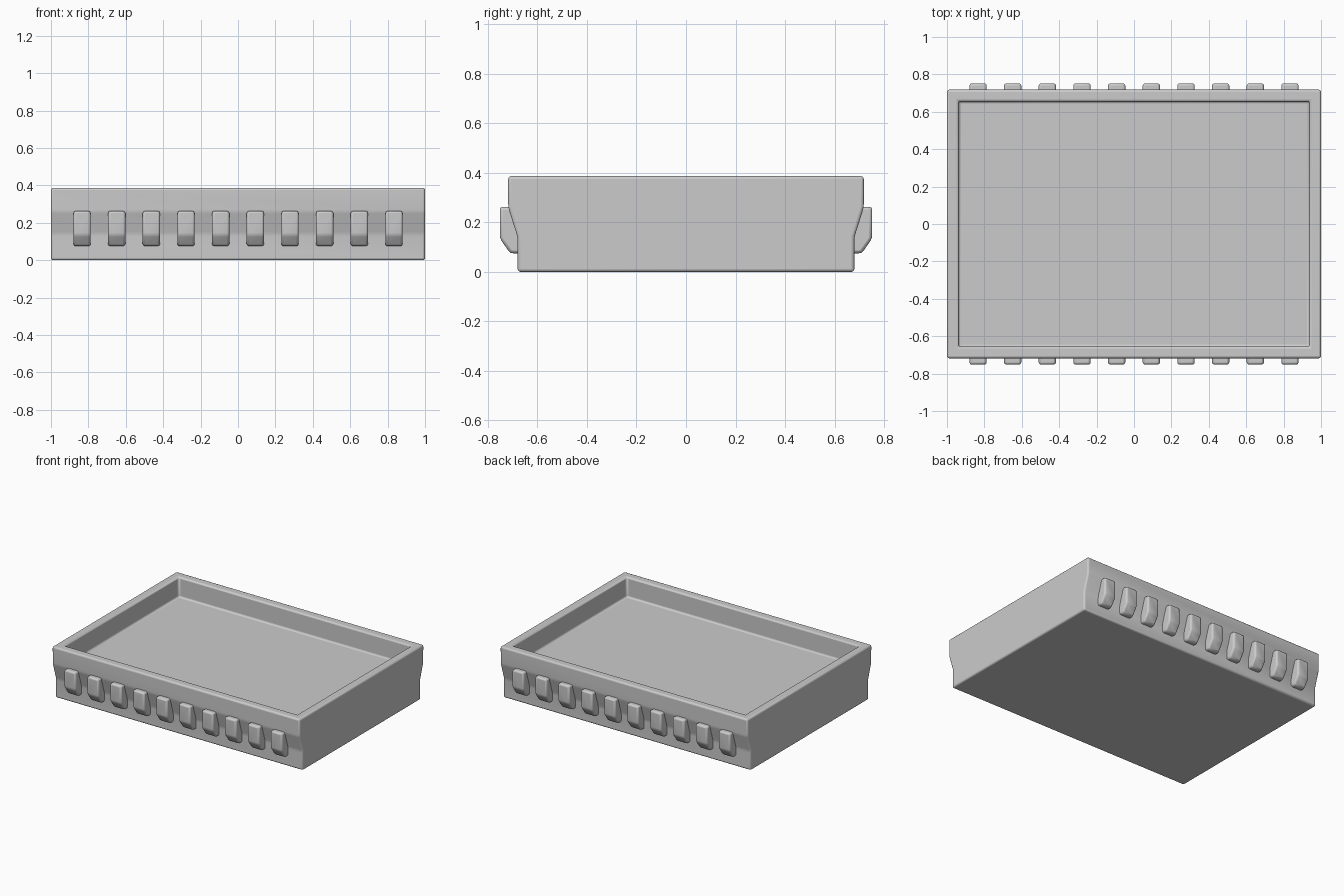
import bpy, bmesh, math

if "Cube" in bpy.data.objects:
    bpy.data.objects.remove(bpy.data.objects["Cube"], do_unlink=True)

grey = bpy.data.materials.new("plain grey")
grey.use_nodes = True
GREY = (0.6, 0.6, 0.6, 1)
grey.diffuse_color = GREY
grey.node_tree.nodes["Principled BSDF"].inputs["Base Color"].default_value = GREY


def extrude_profile(name, profile, x0, x1):
    """Extrude a (y, z) outline along x into a closed solid."""
    bm = bmesh.new()
    face = bm.faces.new([bm.verts.new((x0, y, z)) for y, z in profile])
    new = bmesh.ops.extrude_face_region(bm, geom=[face])["geom"]
    verts = [g for g in new if isinstance(g, bmesh.types.BMVert)]
    bmesh.ops.translate(bm, verts=verts, vec=(x1 - x0, 0, 0))
    bmesh.ops.recalc_face_normals(bm, faces=bm.faces)
    mesh = bpy.data.meshes.new(name)
    bm.to_mesh(mesh)
    bm.free()
    mesh.materials.append(grey)
    obj = bpy.data.objects.new(name, mesh)
    bpy.context.collection.objects.link(obj)
    return obj


def finish(obj, width, segments):
    """Round the edges and shade smoothly."""
    bevel = obj.modifiers.new("rounded edges", "BEVEL")
    bevel.width = width
    bevel.segments = segments
    bevel.limit_method = "ANGLE"
    bevel.angle_limit = math.radians(10)
    bpy.ops.object.select_all(action="DESELECT")
    obj.select_set(True)
    bpy.context.view_layer.objects.active = obj
    bpy.ops.object.shade_smooth_by_angle(angle=math.radians(40))


# Tray body: wide upper band that tapers to a narrower base
half = [(0.68, 0), (0.68, 0.14), (0.718, 0.26), (0.718, 0.387)]
body = extrude_profile("tray_body", half + [(-y, z) for y, z in reversed(half)], -1, 1)

# Shallow recess sunk into the top face
FLOOR = 0.24
bm = bmesh.new()
bm.from_mesh(body.data)
top = max(bm.faces, key=lambda f: f.calc_center_median().z)
bmesh.ops.inset_region(bm, faces=[top], thickness=0.088)
sunk = bmesh.ops.extrude_face_region(bm, geom=[top])["geom"]
for v in (g for g in sunk if isinstance(g, bmesh.types.BMVert)):
    v.co.z = FLOOR
if top.is_valid:
    bm.faces.remove(top)
bmesh.ops.recalc_face_normals(bm, faces=bm.faces)
bm.to_mesh(body.data)
bm.free()
finish(body, 0.012, 3)

# Rows of raised blocks along the front and back
block = [(0.66, 0.075), (0.71, 0.075), (0.752, 0.135), (0.752, 0.263), (0.66, 0.263)]
COUNT, SPAN, WIDTH = 10, 0.834, 0.092
for side, sign in (("front", -1), ("back", 1)):
    for i in range(COUNT):
        x = -SPAN + 2 * SPAN * i / (COUNT - 1)
        outline = [(sign * y, z) for y, z in block]
        rib = extrude_profile(f"{side}_block_{i + 1}", outline, x - WIDTH / 2, x + WIDTH / 2)
        finish(rib, 0.012, 2)
